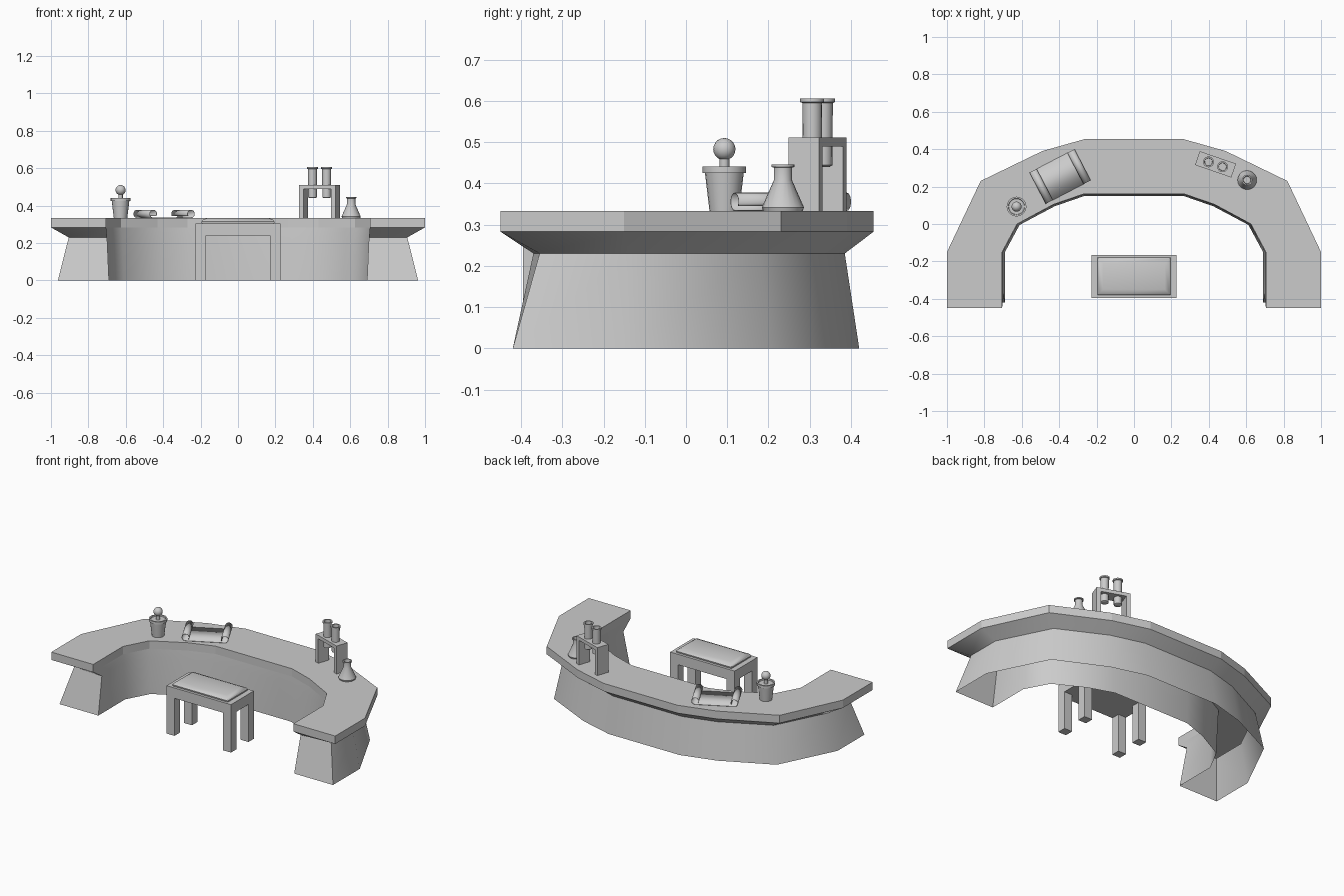
import bpy, bmesh, math
from mathutils import Matrix, Vector

if "Cube" in bpy.data.objects:
    bpy.data.objects.remove(bpy.data.objects["Cube"])

DESK = 0.333  # height of the worktop


def finish(name, bm, smooth=None, loc=(0, 0, 0), rot=0):
    bmesh.ops.recalc_face_normals(bm, faces=bm.faces)
    me = bpy.data.meshes.new(name)
    bm.to_mesh(me)
    bm.free()
    ob = bpy.data.objects.new(name, me)
    ob.location = loc
    ob.rotation_euler.z = rot
    bpy.context.collection.objects.link(ob)
    if smooth:
        bpy.ops.object.select_all(action='DESELECT')
        ob.select_set(True)
        bpy.context.view_layer.objects.active = ob
        bpy.ops.object.shade_smooth_by_angle(angle=math.radians(smooth))
    return ob


def loft(name, rings, caps, smooth=None):
    bm = bmesh.new()
    loops = [[bm.verts.new(p) for p in r] for r in rings]
    for a, b in zip(loops, loops[1:]):
        for i in range(len(a)):
            j = (i + 1) % len(a)
            bm.faces.new((a[i], a[j], b[j], b[i]))
    if caps:
        bm.faces.new(loops[0])
        bm.faces.new(loops[-1])
    return finish(name, bm, smooth)


def arch(outer, inner, z):
    """Closed horseshoe outline from its right-hand half."""
    flip = lambda pts: [(-x, y) for x, y in reversed(pts)]
    pts = outer + flip(outer) + [(-x, y) for x, y in inner] + inner[::-1]
    return [(x, y, z) for x, y in pts]


def box(name, center, size, loc=(0, 0, 0), rot=0):
    bm = bmesh.new()
    bmesh.ops.create_cube(bm, size=1, matrix=Matrix.Translation(center) @ Matrix.Diagonal((*size, 1)))
    return finish(name, bm, None, loc, rot)


def lathe(name, profile, loc, sides=20):
    """Revolve (radius, height) points; open ends are capped."""
    rings = [[(loc[0] + r * math.cos(2 * math.pi * i / sides),
               loc[1] + r * math.sin(2 * math.pi * i / sides), z)
              for i in range(sides)] for r, z in profile]
    return loft(name, rings, True, 35)


# Worktop slab
top_out = [(1, -.45), (1, -.15), (.82, .23), (.49, .39), (.26, .455)]
top_in = [(.705, -.45), (.705, -.15), (.625, 0), (.43, .105), (.27, .16)]
loft("desk_top", [arch(top_out, top_in, .283), arch(top_out, top_in, DESK)], True)

# Waisted hollow base, open underneath
foot_out = [(.963, -.42), (.963, -.15), (.785, .207), (.472, .358), (.25, .42)]
foot_in = [(.69, -.42), (.69, -.15), (.612, -.005), (.424, .095), (.265, .15)]
waist_out = [(.905, -.355), (.905, -.14), (.745, .18), (.45, .327), (.24, .385)]
waist_in = [(.7, -.37), (.7, -.15), (.62, 0), (.428, .102), (.268, .157)]
loft("desk_base", [arch(foot_out, foot_in, 0), arch(waist_out, waist_in, .23),
                   arch(top_out, top_in, .283)], False, 42)

# Stool: seat frame, legs and pillowed cushion
SY = -.28
box("stool_seat", (0, SY, .272), (.454, .23, .066))
for sx in (-1, 1):
    for sy in (-1, 1):
        box("stool_leg", (sx * .199, SY + sy * .088, .12), (.056, .054, .24))
cushion = []
for hx, hy, z in [(.193, .098, .304), (.195, .1, .314), (.188, .093, .324), (.165, .07, .333)]:
    cushion.append([(sx * hx, SY + sy * hy, z) for sx, sy in ((-1, -1), (1, -1), (1, 1), (-1, 1))])
loft("stool_cushion", cushion, True, 40)

# Potted ball plant
POT = (-.628, .093)
lathe("plant_pot", [(.036, DESK), (.047, .425), (.053, .425), (.053, .441),
                    (.044, .441), (.042, .434)], POT)
lathe("plant_stem", [(.012, .43), (.012, .465)], POT, 12)
bm = bmesh.new()
bmesh.ops.create_uvsphere(bm, u_segments=16, v_segments=10, radius=.027)
finish("plant_ball", bm, 40, (*POT, .483))

# Conical flask
lathe("flask", [(.048, DESK), (.051, .342), (.022, .408), (.022, .438),
                (.028, .44), (.028, .446), (.021, .446), (.019, .425)], (.605, .235))

# Rack with two tubes
rack, turn = Vector((.436, .319, 0)), math.radians(-19)
box("rack_shelf", (0, 0, .5), (.205, .078, .022), rack, turn)
for s in (-1, 1):
    box("rack_side", (s * .09, 0, (DESK + .489) / 2), (.025, .078, .489 - DESK), rack, turn)
    p = rack + Matrix.Rotation(turn, 3, 'Z') @ Vector((s * .04, 0, 0))
    lathe("tube", [(.016, .44), (.023, .444), (.024, .595), (.029, .597),
                   (.029, .606), (.021, .606), (.02, .58)], p, 16)

# Paper scroll: flat sheet curled up at both ends
R, HALF = .021, .114
curl = [(HALF + R * math.cos(math.radians(a)), DESK + .0015 + R + R * math.sin(math.radians(a)))
        for a in range(-90, 211, 20)]
strip = [(-u, z) for u, z in reversed(curl)] + curl
bm = bmesh.new()
rows = [[bm.verts.new((u, v, z)) for u, z in strip] for v in (-.094, .094)]
for i in range(len(strip) - 1):
    bm.faces.new((rows[0][i], rows[0][i + 1], rows[1][i + 1], rows[1][i]))
scroll = finish("scroll", bm, 40, (-.395, .254, 0), math.radians(27.5))
mod = scroll.modifiers.new("paper", 'SOLIDIFY')
mod.thickness = .002
mod.offset = 0
